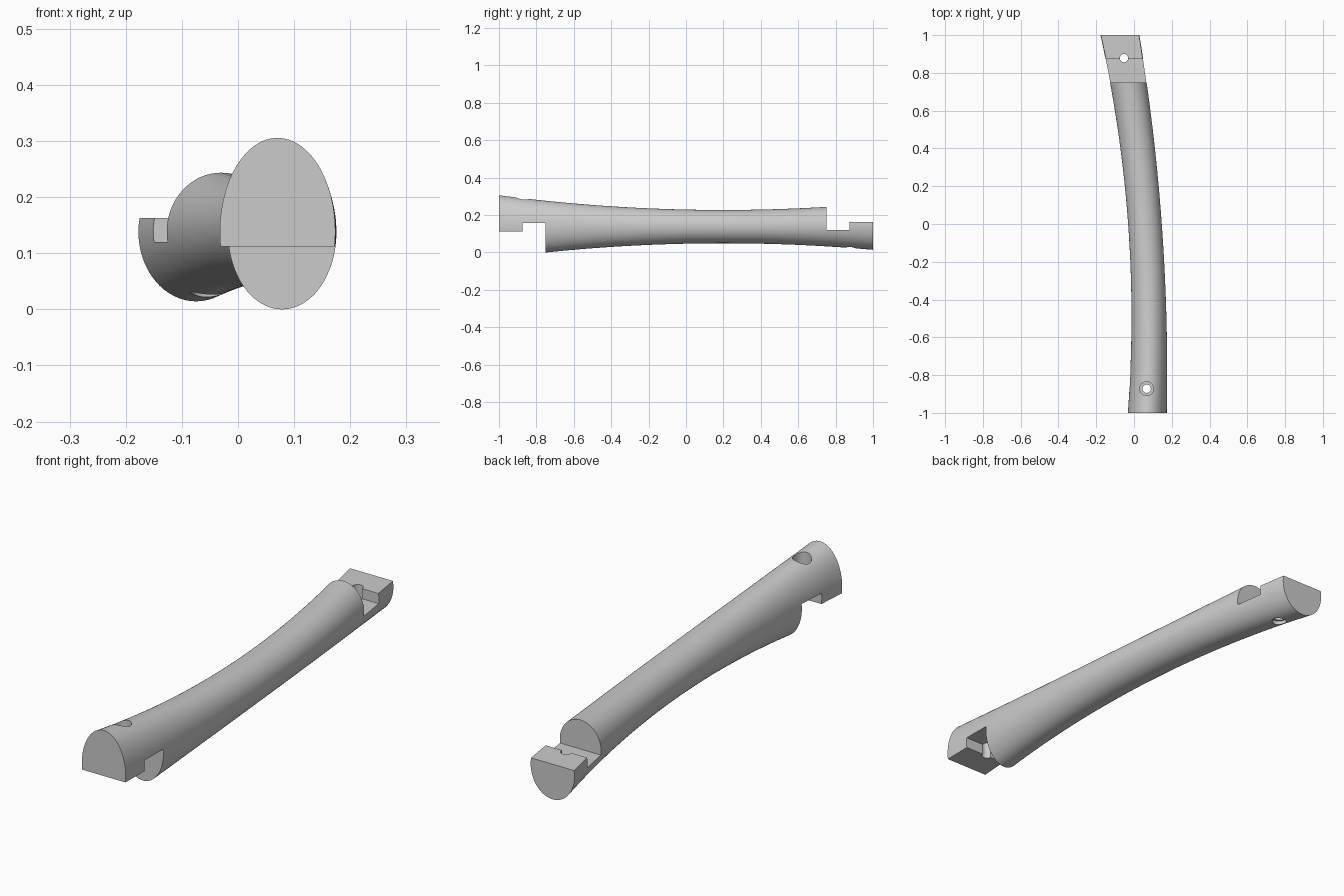
import bpy
import bmesh
from math import cos, sin, pi, radians

if "Cube" in bpy.data.objects:
    bpy.data.objects.remove(bpy.data.objects["Cube"], do_unlink=True)

GREY = (0.6, 0.6, 0.6, 1)
mat = bpy.data.materials.new("plain grey")
mat.use_nodes = True
mat.diffuse_color = GREY
mat.node_tree.nodes["Principled BSDF"].inputs["Base Color"].default_value = GREY

SIDES, RINGS = 64, 48
MID_Z = 0.138


def centre_x(y):
    return 0.058 - 0.0725 * y - 0.06 * y * y


def half_width(y):
    return 0.089 + 0.014 * y * y


def half_height(y):
    return 0.089 + 0.0545 * (y - 0.2) ** 2


# Curved bar: ellipses that widen towards both ends
bm = bmesh.new()
rings = []
for i in range(RINGS + 1):
    y = -1 + 2 * i / RINGS
    rings.append([bm.verts.new((centre_x(y) + half_width(y) * cos(2 * pi * k / SIDES), y,
                                MID_Z + half_height(y) * sin(2 * pi * k / SIDES)))
                  for k in range(SIDES)])
for a, b in zip(rings, rings[1:]):
    for k in range(SIDES):
        n = (k + 1) % SIDES
        bm.faces.new((a[k], a[n], b[n], b[k]))
bm.faces.new(rings[0])
bm.faces.new(rings[-1])
bmesh.ops.recalc_face_normals(bm, faces=bm.faces)
mesh = bpy.data.meshes.new("curved_bar")
bm.to_mesh(mesh)
bm.free()
bar = bpy.data.objects.new("curved_bar", mesh)
bpy.context.collection.objects.link(bar)
mesh.materials.append(mat)


def cut(cutter):
    """Subtract the cutter from the bar, then discard it."""
    cutter.hide_render = True
    cutter.data.materials.append(mat)
    bpy.context.view_layer.objects.active = bar
    mod = bar.modifiers.new("cut", "BOOLEAN")
    mod.operation = "DIFFERENCE"
    mod.solver = "EXACT"
    mod.object = cutter
    bpy.ops.object.modifier_apply(modifier=mod.name)
    bpy.data.objects.remove(cutter, do_unlink=True)


def cut_box(y0, y1, z0, z1):
    bpy.ops.mesh.primitive_cube_add(size=1, location=(0, (y0 + y1) / 2, (z0 + z1) / 2))
    box = bpy.context.object
    box.scale = (1, y1 - y0, z1 - z0)
    cut(box)


def cut_hole(x, y, radius, z0, z1):
    bpy.ops.mesh.primitive_cylinder_add(vertices=32, radius=radius, depth=z1 - z0,
                                        location=(x, y, (z0 + z1) / 2))
    cut(bpy.context.object)


# Stepped lap joint under the front end
cut_box(-1.1, -0.87, -0.1, 0.112)
cut_box(-0.875, -0.75, -0.1, 0.158)
# Stepped lap joint on top of the back end
cut_box(0.87, 1.1, 0.163, 0.4)
cut_box(0.75, 0.875, 0.12, 0.4)
# Bolt holes with wider recesses on the outside
cut_hole(0.067, -0.872, 0.022, -0.1, 0.5)
cut_hole(0.067, -0.872, 0.037, 0.235, 0.5)
cut_hole(-0.053, 0.878, 0.022, -0.1, 0.5)
cut_hole(-0.053, 0.878, 0.03, -0.1, 0.045)

bpy.ops.object.select_all(action="DESELECT")
bar.select_set(True)
bpy.context.view_layer.objects.active = bar
bpy.ops.object.shade_smooth_by_angle(angle=radians(30))
